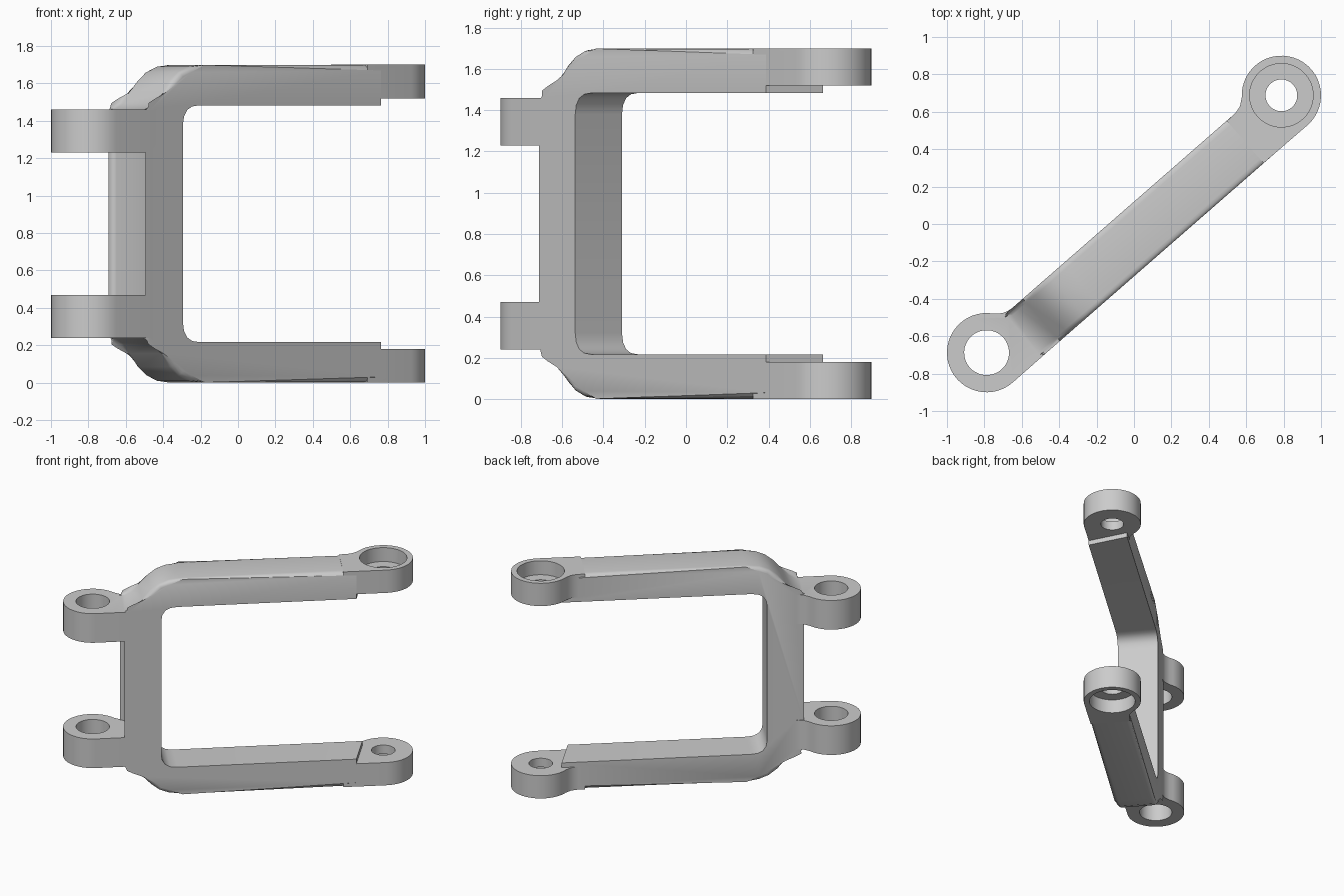
import bpy, bmesh
from math import sin, cos, radians

if "Cube" in bpy.data.objects:
    bpy.data.objects.remove(bpy.data.objects["Cube"])

ANGLE = radians(41.12)      # direction of the bracket seen from above
REACH, R, H = 1.046, 0.212, 1.70
V0, V1 = -0.211, 0.09       # side faces of the arms and post


def finish(name, bm):
    bmesh.ops.recalc_face_normals(bm, faces=bm.faces)
    me = bpy.data.meshes.new(name)
    bm.to_mesh(me)
    bm.free()
    ob = bpy.data.objects.new(name, me)
    bpy.context.collection.objects.link(ob)
    return ob


def prism(name, outline, z0, z1):
    bm = bmesh.new()
    lo = [bm.verts.new((x, y, z0)) for x, y in outline]
    hi = [bm.verts.new((x, y, z1)) for x, y in outline]
    n = len(outline)
    bm.faces.new(lo)
    bm.faces.new(hi)
    for i in range(n):
        bm.faces.new((lo[i], lo[(i + 1) % n], hi[(i + 1) % n], hi[i]))
    return finish(name, bm)


def disc(u, r, n=40):
    return [(u + r * cos(6.2831853 * i / n), r * sin(6.2831853 * i / n)) for i in range(n)]


def eye_outline(side, neck):
    """Round eye with a filleted neck pointing to the middle of the bracket."""
    pts = [(R * cos(radians(a)), R * sin(radians(a))) for a in range(270, 30, -8)]
    pts += [(0.205, 0.102), (0.24, 0.092), (0.28, 0.0885), (neck, 0.0885), (neck, -0.2105)]
    return [(side * (REACH - d), v) for d, v in pts]


def combine(base, tool, mode):
    mod = base.modifiers.new(mode.lower(), 'BOOLEAN')
    mod.operation, mod.solver, mod.object = mode, 'EXACT', tool
    bpy.context.view_layer.objects.active = base
    bpy.ops.object.modifier_apply(modifier=mod.name)
    bpy.data.objects.remove(tool, do_unlink=True)


# C-shaped frame: upper half of the profile (u, z), mirrored to the lower half
outer = [(0.905, H - .001), (-0.42, H - .001), (-0.52, 1.69), (-0.59, 1.662), (-0.65, 1.615),
         (-0.71, 1.545), (-0.76, 1.492), (-0.81, 1.466), (-0.87, 1.452), (-0.81, 1.37)]
inner = [(-0.575, 1.38), (-0.567, 1.425), (-0.545, 1.458), (-0.51, 1.477),
         (-0.46, 1.483), (0.905, 1.483)]
flip = lambda pts: [(u, H - z) for u, z in reversed(pts)]
profile = outer + flip(outer) + flip(inner) + inner
n_out = 2 * len(outer)

bm = bmesh.new()
sides = []
for v in (V0, V1):
    # arm ends are cut on a slant
    sides.append([bm.verts.new((0.83 if u > 0.9 and v < 0 else u, v, z)) for u, z in profile])
for s in sides:
    bm.faces.new(s)
n = len(profile)
for i in range(n):
    j = (i + 1) % n
    bm.faces.new((sides[0][i], sides[0][j], sides[1][j], sides[1][i]))
rim = [bm.edges.get((s[i], s[i + 1])) for s in sides for i in range(n_out - 1)]
bmesh.ops.bevel(bm, geom=rim, offset=0.03, segments=3, profile=0.5, affect='EDGES')
frame = finish("bracket", bm)

# Hinge lugs on the post and bosses on the arm ends
for name, side, neck, z0, z1 in (
        ("lower_lug", -1, 0.36, 0.24, 0.47), ("upper_lug", -1, 0.36, 1.23, 1.46),
        ("lower_boss", 1, 0.31, 0.0, 0.18), ("upper_boss", 1, 0.31, 1.52, H)):
    combine(frame, prism(name, eye_outline(side, neck), z0, z1), 'UNION')

# Pin holes and the recesses in the outer boss faces
for u, r, z0, z1 in ((-REACH, 0.12, 0.1, 1.6), (REACH, 0.085, -0.1, 1.8),
                     (REACH, 0.17, -0.1, 0.11), (REACH, 0.17, H - 0.11, 1.8)):
    combine(frame, prism("drill", disc(u, r), z0, z1), 'DIFFERENCE')

# Turn to the diagonal and smooth
frame.rotation_euler.z = ANGLE
bpy.ops.object.select_all(action='DESELECT')
frame.select_set(True)
bpy.context.view_layer.objects.active = frame
bpy.ops.object.transform_apply(location=False, rotation=True, scale=False)
bpy.ops.object.shade_smooth_by_angle(angle=radians(35))
